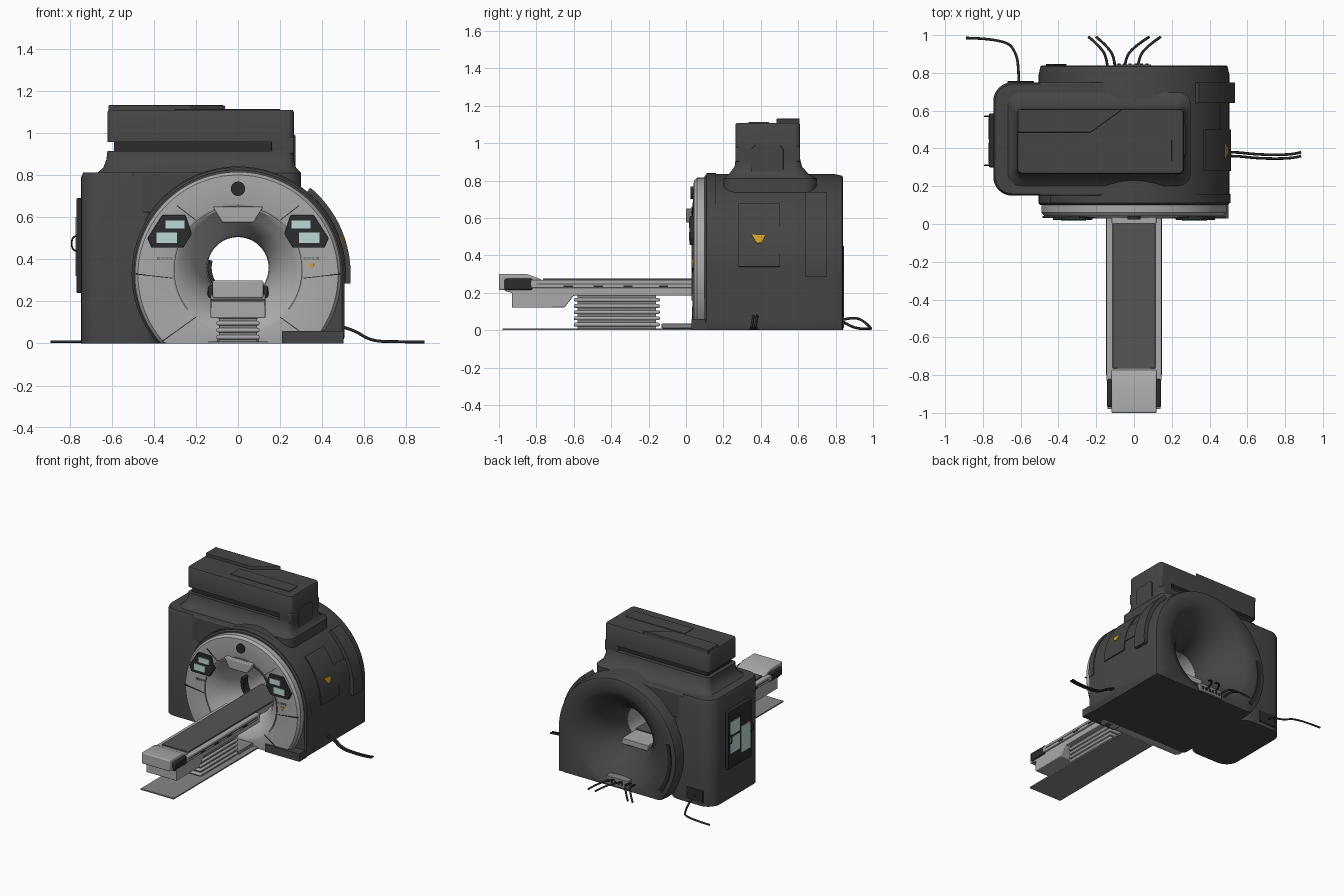
import bpy, bmesh
from math import sin, cos, pi, radians
from mathutils import Vector

cube = bpy.data.objects.get("Cube")
if cube:
    bpy.data.objects.remove(cube, do_unlink=True)


def material(name, r, g, b):
    m = bpy.data.materials.new(name)
    m.use_nodes = True
    m.diffuse_color = (r, g, b, 1)
    m.node_tree.nodes["Principled BSDF"].inputs["Base Color"].default_value = (r, g, b, 1)
    return m


DARK = material("charcoal shell", .06, .06, .06)
DEEP = material("near black", .025, .025, .025)
PAD = material("pad grey", .09, .09, .09)
MID = material("mid grey", .24, .24, .24)
LIGHT = material("light grey", .4, .4, .4)
GLASS = material("pale teal screen", .5, .7, .68)
YELLOW = material("warning yellow", .65, .33, .02)


def finish(bm, name, mat, bevel=0):
    bmesh.ops.recalc_face_normals(bm, faces=bm.faces)
    me = bpy.data.meshes.new(name)
    bm.to_mesh(me)
    bm.free()
    me.materials.append(mat)
    ob = bpy.data.objects.new(name, me)
    bpy.context.collection.objects.link(ob)
    bpy.ops.object.select_all(action='DESELECT')
    ob.select_set(True)
    bpy.context.view_layer.objects.active = ob
    bpy.ops.object.shade_smooth_by_angle(angle=radians(32))
    if bevel:
        mod = ob.modifiers.new("bevel", 'BEVEL')
        mod.width, mod.segments = bevel, 3
    return ob


def loft(name, loops, mat, wrap=False, bevel=0):
    """Skin closed loops; cap the ends unless the last joins the first."""
    bm = bmesh.new()
    rows = [[bm.verts.new(p) for p in loop] for loop in loops]
    n = len(rows[0])
    pairs = list(zip(rows, rows[1:])) + ([(rows[-1], rows[0])] if wrap else [])
    for a, b in pairs:
        for i in range(n):
            j = (i + 1) % n
            bm.faces.new((a[i], a[j], b[j], b[i]))
    if not wrap:
        bm.faces.new(rows[0])
        bm.faces.new(rows[-1])
    bmesh.ops.remove_doubles(bm, verts=bm.verts, dist=.00005)
    return finish(bm, name, mat, bevel)


def box(name, x0, x1, y0, y1, z0, z1, mat, bevel=0):
    ring = [(x0, y0), (x1, y0), (x1, y1), (x0, y1)]
    return loft(name, [[(x, y, z) for x, y in ring] for z in (z0, z1)], mat, bevel=bevel)


def prism(name, pts, y0, y1, mat, bevel=0):
    """Extrude an (x, z) outline along y."""
    return loft(name, [[(x, y, z) for x, z in pts] for y in (y0, y1)], mat, bevel=bevel)


def side_prism(name, pts, x0, x1, mat, bevel=0):
    """Extrude a (y, z) outline along x."""
    return loft(name, [[(x, y, z) for y, z in pts] for x in (x0, x1)], mat, bevel=bevel)


def rounded(x0, x1, y0, y1, r, z):
    corners = [(x1 - r, y1 - r), (x0 + r, y1 - r), (x0 + r, y0 + r), (x1 - r, y0 + r)]
    return [(cx + r * cos((q + k / 8) * pi / 2), cy + r * sin((q + k / 8) * pi / 2), z)
            for q, (cx, cy) in enumerate(corners) for k in range(9)]


def circle(r, cz, y, square=False, n=128):
    """Circle about the y axis, flattened at the floor, optionally squared at lower +x."""
    out = []
    for i in range(n):
        a = 2 * pi * i / n
        c, s, t = cos(a), sin(a), r
        if square and s < 0 and c > 0:
            t = min(r / c, cz / -s)
        out.append((t * c, y, max(cz + t * s, 0)))
    return out


def arc_panel(name, r0, r1, a0, a1, y0, y1, mat, cz=.33, n=20):
    loops = []
    for i in range(n + 1):
        a = radians(a0 + (a1 - a0) * i / n)
        loops.append([(r * cos(a), y, cz + r * sin(a))
                      for r, y in ((r0, y0), (r1, y0), (r1, y1), (r0, y1))])
    return loft(name, loops, mat)


def cable(name, pts, r=.007):
    cu = bpy.data.curves.new(name, 'CURVE')
    cu.dimensions, cu.bevel_depth, cu.bevel_resolution = '3D', r, 2
    sp = cu.splines.new('NURBS')
    sp.points.add(len(pts) - 1)
    for p, co in zip(sp.points, pts):
        p.co = (*co, 1)
    sp.use_endpoint_u, sp.order_u, sp.resolution_u = True, 3, 8
    cu.materials.append(DEEP)
    bpy.context.collection.objects.link(bpy.data.objects.new(name, cu))


# Drum with flared rear bore
loft("drum_shell", [circle(.4, .33, .1), circle(.495, .33, .1, True), circle(.505, .33, .11, True),
                    circle(.505, .33, .79, True), circle(.495, .33, .835, True), circle(.485, .33, .84, True)]
     + [circle(r, .36, y) for r, y in ((.37, .84), (.345, .825), (.3, .8), (.24, .74), (.19, .67),
                                       (.16, .6), (.147, .52), (.147, .49))], DARK, wrap=True)

# Front ring with flared bore
loft("front_ring", [circle(.49, .325, .1), circle(.49, .325, .06), circle(.475, .325, .042),
                    circle(.31, .35, .035), circle(.295, .35, .04)]
     + [circle(r, .36, y) for r, y in ((.27, .06), (.235, .09), (.195, .15), (.165, .22),
                                       (.149, .3), (.145, .38), (.145, .5), (.17, .5))], LIGHT, wrap=True)
arc_panel("bore_trim", .302, .31, -38, 218, .03, .036, MID, cz=.35, n=64)
arc_panel("bore_grip", .125, .145, 165, 215, .24, .3, DEEP, cz=.36)
prism("bore_brow", [(-.075, .575), (.075, .575), (.12, .65), (-.12, .65)], 0, .06, LIGHT, .006)
arc_panel("round_sensor", 0.001, .034, 0, 360, .025, .04, DEEP, cz=.735, n=32)
box("ring_plinth", .21, .5, .03, .12, 0, .06, DARK)

# Controls and seams on both halves of the ring
for s, side in ((1, "left"), (-1, "right")):
    outline = [(.22, .52), (.25, .61), (.36, .61), (.43, .5), (.41, .455), (.26, .455)]
    prism(side + "_control_panel", [(s * x, z) for x, z in outline], .02, .045, DEEP, .004)
    for label, x, z, w, h in (("upper", .3, .565, .045, .02), ("lower", .338, .502, .048, .024)):
        prism(side + "_" + label + "_screen", [(s * (x + i * w), z + j * h)
              for i, j in ((-1, -1), (1, -1), (1, 1), (-1, 1))], .015, .021, GLASS)
    for k in range(4):
        x = s * (.318 + .019 * k)
        box(side + "_key", x - .007, x + .007, .031, .038, .397, .41, MID)
    for label, a, b in (("middle", (.31, .31), (.485, .33)), ("lower", (.2, .125), (.36, .01)),
                        ("upper", (.2, .585), (.29, .655))):
        a, b = Vector((s * a[0], a[1])), Vector((s * b[0], b[1]))
        d = (b - a).normalized() * .002
        w = Vector((-d.y, d.x))
        prism(side + "_" + label + "_seam", [a + w, b + w, b - w, a - w], .033, .042, DEEP)
prism("front_warning_mark", [(.335, .38), (.365, .38), (.35, .353)], .03, .037, YELLOW)

# Cabinet beside the drum
loft("cabinet", [rounded(-.745, -.36, .15, .75, .1, 0), rounded(-.745, -.36, .15, .75, .1, .79),
                 rounded(-.735, -.37, .16, .74, .09, .812)], DARK)
box("cabinet_bridge", -.5, .06, .15, .75, .62, .812, DARK, .01)

# Flared neck and upper housing
loft("neck", [rounded(-.67, .3, .2, .7, .07, .7), rounded(-.67, .3, .2, .7, .07, .81),
              rounded(-.64, .275, .23, .655, .06, .835), rounded(-.625, .265, .26, .62, .04, .875),
              rounded(-.62, .265, .265, .61, .03, .915)], DARK)
box("vent_recess", -.59, .25, .29, .58, .9, .97, DEEP)
box("housing_pillar", .16, .265, .265, .61, .9, .98, DARK, .008)
loft("upper_housing", [rounded(-.62, .265, .265, .61, .03, .958), rounded(-.62, .265, .265, .61, .03, 1.1),
                       rounded(-.615, .26, .27, .605, .025, 1.108)], DARK)
slab = [(-.615, .485), (-.23, .485), (-.06, .607), (-.615, .607)]
loft("top_slab", [[(x, y, z) for x, y in slab] for z in (1.1, 1.132)], DARK, bevel=.004)
box("top_hatch", -.3, .2, .335, .445, 1.1, 1.113, DARK, .002)
side_prism("housing_end_cover", [(.37, .82), (.5, .82), (.52, .84), (.52, .97), (.5, .99),
                                 (.37, .99), (.35, .97), (.35, .84)], .255, .272, DARK, .003)

# Panels on the drum's left side
arc_panel("side_strip", .5, .535, -5, 50, .64, .75, DARK)
arc_panel("side_door", .5, .513, 1, 43, .28, .5, DARK)
arc_panel("side_hatch", .5, .51, 9, 26, .5, .64, DARK)
arc_panel("front_collar", .5, .511, -5, 150, .11, .16, DARK, n=48)
mark = prism("side_warning_mark", [(-.04, .022), (.035, .018), (.015, -.022), (-.01, -.026)],
             -.004, .004, YELLOW)
mark.rotation_euler = (radians(-18), 0, radians(90))
mark.location = (.515 * cos(radians(18)), .39, .33 + .515 * sin(radians(18)))
slot = [(.32, .05), (.65, .05), (.675, .075), (.675, .12), (.65, .145), (.32, .145), (.3, .12), (.3, .075)]
side_prism("cable_slot", slot, .495, .503, DEEP)

# Service panel on the cabinet's right side
box("service_panel", -.768, -.74, .3, .585, .24, .69, DEEP, .006)
for y0, y1, z0, z1 in ((.32, .43, .32, .52), (.45, .565, .36, .48), (.45, .565, .5, .6)):
    box("service_window", -.773, -.767, y0, y1, z0, z1, GLASS)
for y in (.31, .57):
    cable("service_handle", [(-.765, y, .44), (-.79, y, .44), (-.79, y, .51), (-.765, y, .51)], .004)

# Rear fittings
arc_panel("rear_grip", .435, .465, 165, 215, .836, .846, DEEP)
box("rear_inlet", -.67, -.53, .744, .756, .03, .12, DEEP, .002)
box("rear_connector", -.1, .09, .78, .845, .01, .075, MID, .004)
for i in range(6):
    x = -.08 + .03 * i
    box("rear_socket", x - .008, x + .008, .84, .85, .03, .05, DEEP)

# Cables
for x0, x1 in ((-.2, -.24), (-.13, -.2), (-.05, .08), (.02, .14)):
    xa, xb = (x0, x1) if x1 > 0 else (x1 + .1, x1)
    cable("rear_cable", [(xa, .8, .045), (xa, .88, .07), ((xa + xb) / 2, .95, .055), (xb, .99, .008)])
cable("inlet_cable", [(-.61, .74, .08), (-.61, .8, .07), (-.62, .9, .008), (-.68, .98, .008), (-.89, .985, .008)])
for y in (.36, .38):
    cable("side_cable", [(.49, y, .08), (.55, y, .065), (.63, y - .01, .012), (.75, y - .015, .008),
                         (.85, y - .01, .008), (.885, y, .008)])

# Patient table
box("floor_plate", -.14, .14, -.98, .05, 0, .01, MID)
box("floor_coupler", -.1, .1, -.13, .04, .01, .035, MID, .004)
box("bellows_core", -.09, .09, -.58, -.16, .01, .19, MID)
for i in range(5):
    z = .03 + .033 * i
    box("bellows_rib", -.103, .103, -.6, -.14, z - .01, z + .01, LIGHT, .008)
side_prism("table_underframe", [(-.93, .12), (-.65, .12), (-.6, .185), (.08, .185), (.08, .235),
                                (-.97, .235), (-.97, .21), (-.93, .2)], -.13, .13, LIGHT, .005)
box("table_top", -.146, .146, -.83, .06, .225, .268, LIGHT, .006)
box("table_bore_rail", -.112, .112, .04, .62, .225, .268, LIGHT, .004)
box("table_pad", -.113, .113, -.765, .45, .262, .277, PAD, .003)
side_prism("table_head", [(-1, .215), (-.82, .215), (-.77, .255), (-.77, .27), (-.85, .3), (-1, .3)],
           -.12, .12, LIGHT, .012)
for s, side in ((1, "left"), (-1, "right")):
    xs = sorted((s * .115, s * .143))
    box(side + "_head_grip", *xs, -.97, -.82, .215, .275, DEEP, .01)
    xs = sorted((s * .145, s * .148))
    box(side + "_rail_stripe", *xs, -.8, .03, .243, .249, PAD)
    for y in (-.63, -.47, -.31, -.12):
        box(side + "_rail_catch", *xs, y - .025, y + .025, .232, .24, DEEP)
